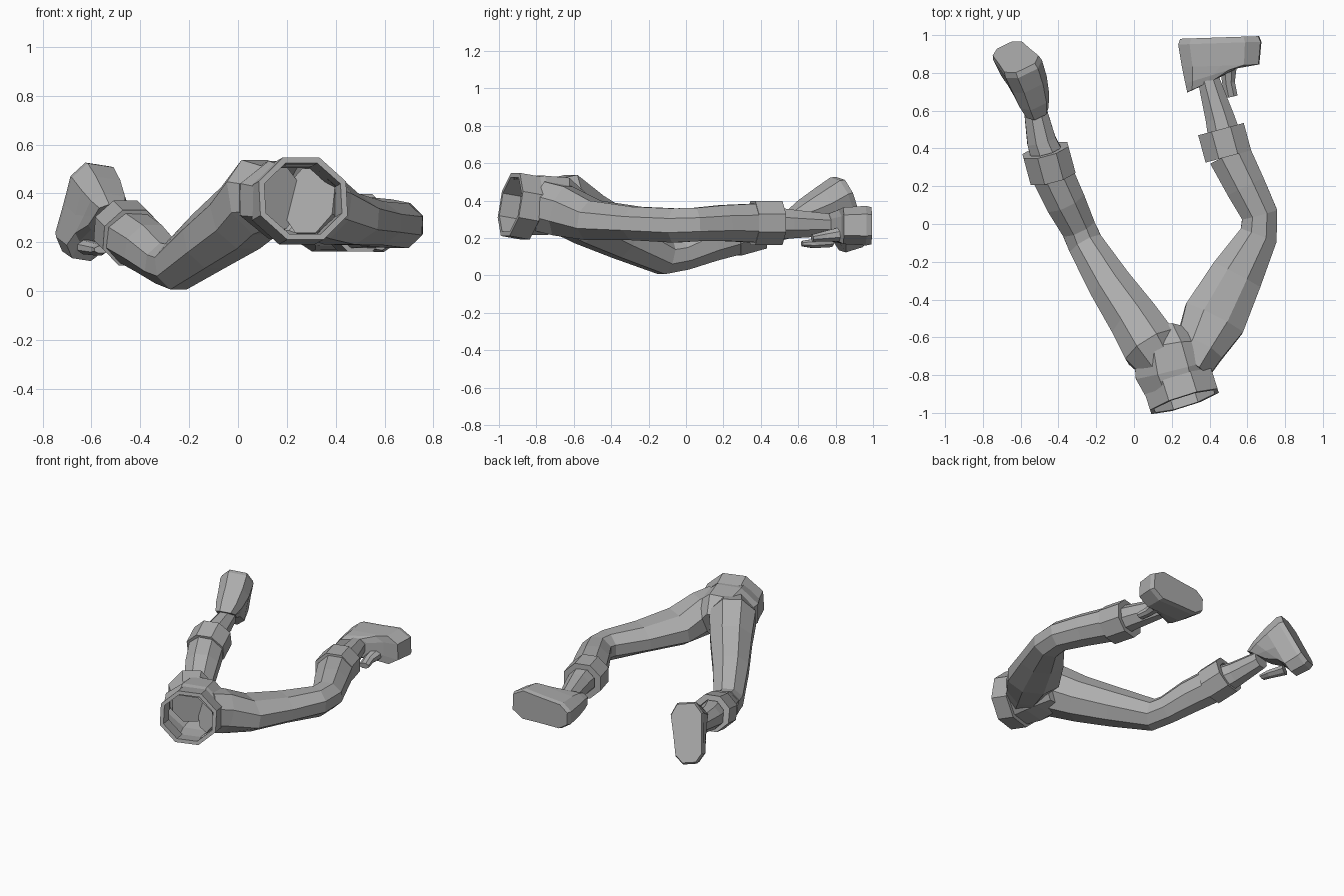
import bpy, bmesh, math
from mathutils import Vector

old = bpy.data.objects.get("Cube")
if old:
    bpy.data.objects.remove(old, do_unlink=True)

GREY = (0.42, 0.42, 0.42, 1)
cloth = bpy.data.materials.new("plain grey")
cloth.use_nodes = True
cloth.diffuse_color = GREY
cloth.node_tree.nodes["Principled BSDF"].inputs["Base Color"].default_value = GREY


def skin(name, rings, closed=False, open_start=False):
    """Bridge equal-length rings of points; cap the ends or join them."""
    bm = bmesh.new()
    loops = [[bm.verts.new(p) for p in ring] for ring in rings]
    n = len(loops[0])
    pairs = list(zip(loops, loops[1:]))
    if closed:
        pairs.append((loops[-1], loops[0]))
    for a, b in pairs:
        for i in range(n):
            j = (i + 1) % n
            bm.faces.new((a[i], a[j], b[j], b[i]))
    if not closed:
        bm.faces.new(loops[-1])
        if not open_start:
            bm.faces.new(loops[0])
    bmesh.ops.recalc_face_normals(bm, faces=bm.faces)
    mesh = bpy.data.meshes.new(name)
    bm.to_mesh(mesh)
    bm.free()
    mesh.materials.append(cloth)
    obj = bpy.data.objects.new(name, mesh)
    bpy.context.collection.objects.link(obj)
    return obj


def ring(center, axis, width, height, sides=8):
    """Ellipse across an axis, height measured towards z."""
    axis = Vector(axis).normalized()
    side = axis.cross(Vector((0, 0, 1))).normalized()
    up = side.cross(axis)
    angles = [math.tau * (i + 0.5) / sides for i in range(sides)]
    grow = 1.04
    return [Vector(center) + side * math.cos(a) * width * grow
            + up * math.sin(a) * height * grow for a in angles]


def limb(name, stations, open_start=False):
    """Tube through (x, y, z, half width, half height) stations."""
    pts = [Vector(s[:3]) for s in stations]
    rings = []
    for i, s in enumerate(stations):
        axis = pts[min(i + 1, len(pts) - 1)] - pts[max(i - 1, 0)]
        rings.append(ring(pts[i], axis, s[3], s[4]))
    return skin(name, rings, open_start=open_start)


def band(name, center, axis, length, outer, inner):
    """Hollow band with a thick rim."""
    c, a = Vector(center), Vector(axis).normalized()
    ends = [c - a * length / 2, c + a * length / 2]
    rings = [ring(ends[0], a, *outer), ring(ends[1], a, *outer),
             ring(ends[1], a, *inner), ring(ends[0], a, *inner)]
    return skin(name, rings, closed=True)


# sole outline as (along, across), from one end to the other
HALF = [(-0.5, 0.2), (-0.36, 0.4), (0.0, 0.43), (0.3, 0.47), (0.48, 0.26)]
OUTLINE = HALF + [(u, -v) for u, v in reversed(HALF)]


def shoe(name, start, end, down, width, ankle, depth, collar, tilt):
    """Sole outline lofted up to a narrow, tilted collar at the ankle."""
    start, end, ankle = Vector(start), Vector(end), Vector(ankle)
    along = end - start
    down = Vector(down)
    down = (down - along * down.dot(along) / along.length_squared).normalized()
    across = down.cross(along).normalized()
    mid = (start + end) / 2

    def outline(center, length, wide, lean=0):
        return [center + along * u * length + across * v * wide + down * u * lean
                for u, v in OUTLINE]
    top = mid - down * depth
    return skin(name, [
        outline(mid, 0.95, width * 0.94),
        outline(mid - down * 0.03, 1.0, width),
        outline(top, 0.93, width * 0.93),
        outline(top.lerp(ankle, 0.5), 0.66, width * 0.8, tilt),
        outline(ankle, collar, width * 0.6, tilt)])


# pelvis, open at the waist, with belt
limb("pelvis", [(0.24, -0.9, 0.365, 0.172, 0.155), (0.205, -0.77, 0.375, 0.21, 0.165),
                (0.18, -0.66, 0.375, 0.19, 0.155), (0.17, -0.56, 0.34, 0.09, 0.1)],
     open_start=True)
band("belt", (0.25, -0.885, 0.37), (0.3, -0.95, 0.17), 0.115, (0.195, 0.178), (0.17, 0.153))

# right leg
limb("right_trouser_leg", [
    (0.16, -0.76, 0.38, 0.12, 0.13), (0.09, -0.65, 0.385, 0.155, 0.165),
    (0.01, -0.52, 0.3, 0.14, 0.145), (-0.12, -0.33, 0.205, 0.12, 0.125),
    (-0.255, -0.11, 0.1, 0.097, 0.1), (-0.295, -0.02, 0.115, 0.095, 0.09),
    (-0.365, 0.12, 0.175, 0.11, 0.105), (-0.435, 0.27, 0.22, 0.115, 0.11)])
band("right_cuff", (-0.45, 0.32, 0.238), (-0.27, 1, 0.28), 0.15, (0.128, 0.122), (0.085, 0.085))
limb("right_ankle", [(-0.43, 0.28, 0.22, 0.1, 0.1), (-0.49, 0.44, 0.25, 0.08, 0.08),
                     (-0.53, 0.64, 0.28, 0.058, 0.06)])
shoe("right_shoe", (-0.69, 0.95, 0.17), (-0.57, 0.82, 0.535), (-0.35, 0.85, 0.4), 0.23,
     (-0.535, 0.63, 0.3), 0.13, 0.4, -0.1)
limb("right_shoe_tab", [(-0.62, 0.77, 0.18, 0.045, 0.03), (-0.57, 0.68, 0.17, 0.035, 0.025),
                        (-0.56, 0.62, 0.17, 0.03, 0.015)])

# left leg
limb("left_trouser_leg", [
    (0.29, -0.76, 0.37, 0.12, 0.14), (0.345, -0.66, 0.345, 0.135, 0.14),
    (0.425, -0.5, 0.295, 0.175, 0.11), (0.545, -0.27, 0.278, 0.145, 0.093),
    (0.66, -0.06, 0.267, 0.105, 0.095), (0.665, 0.05, 0.272, 0.1, 0.093),
    (0.59, 0.2, 0.28, 0.11, 0.1), (0.505, 0.37, 0.28, 0.118, 0.108)])
band("left_cuff", (0.48, 0.43, 0.28), (-0.27, 1, 0), 0.15, (0.13, 0.122), (0.085, 0.085))
limb("left_ankle", [(0.5, 0.38, 0.28, 0.1, 0.1), (0.455, 0.56, 0.275, 0.08, 0.08),
                    (0.39, 0.78, 0.27, 0.058, 0.06)])
shoe("left_shoe", (0.235, 0.98, 0.25), (0.68, 0.995, 0.27), (0, 1, 0), 0.225,
     (0.375, 0.74, 0.265), 0.15, 0.42, 0.08)
limb("left_shoe_tab", [(0.5, 0.83, 0.22, 0.045, 0.04), (0.5, 0.75, 0.21, 0.035, 0.03),
                       (0.515, 0.675, 0.2, 0.035, 0.02)])
